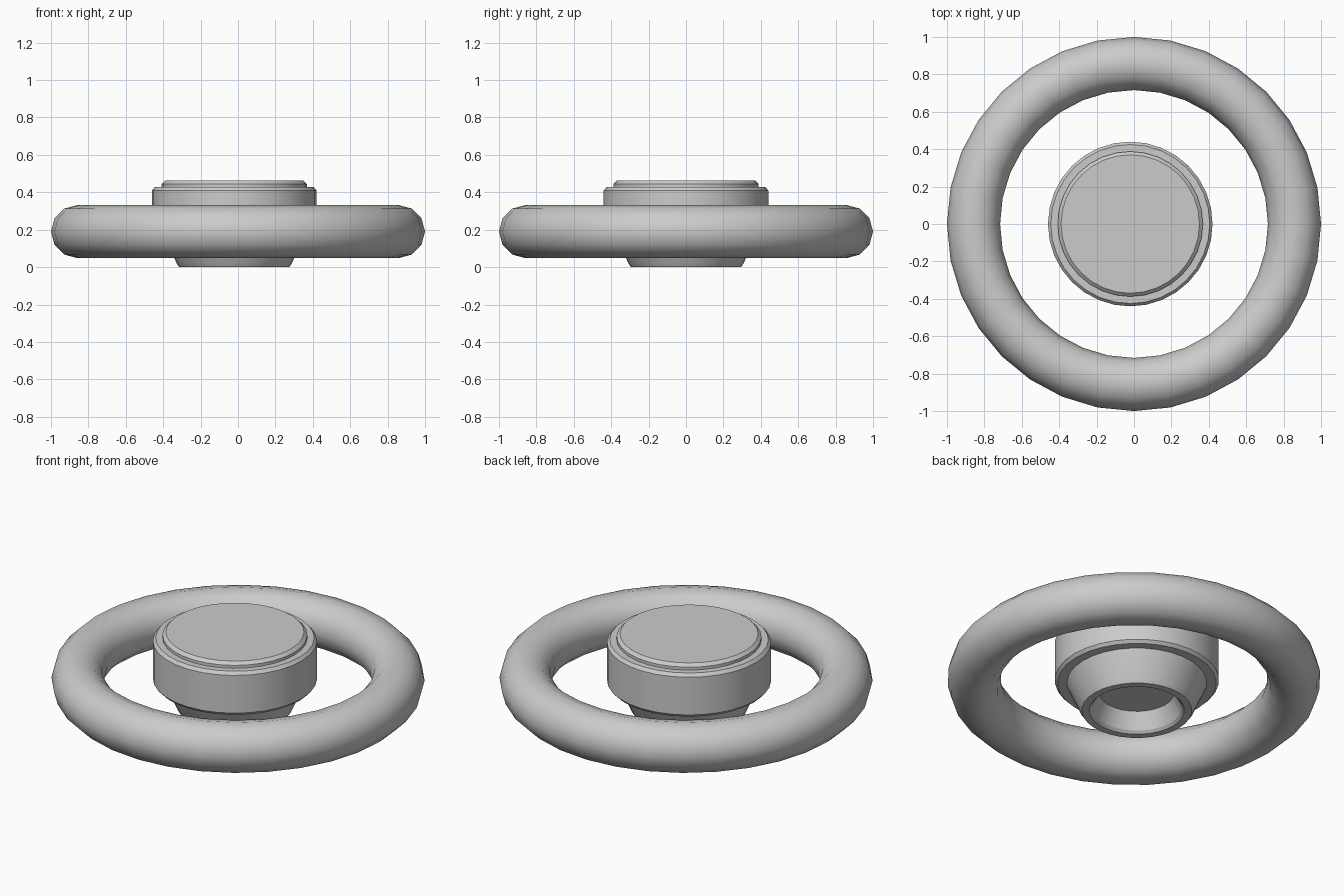
import bpy, bmesh, math

if "Cube" in bpy.data.objects:
    bpy.data.objects.remove(bpy.data.objects["Cube"])


def lathe(name, profile, segments, location):
    """Revolve (radius, z) points around z; the ends are capped flat."""
    bm = bmesh.new()
    rings = []
    for r, z in profile:
        rings.append([bm.verts.new((r * math.cos(2 * math.pi * i / segments),
                                    r * math.sin(2 * math.pi * i / segments), z))
                      for i in range(segments)])
    for a, b in zip(rings, rings[1:]):
        for i in range(segments):
            j = (i + 1) % segments
            bm.faces.new((a[i], a[j], b[j], b[i]))
    bm.faces.new(rings[0])
    bm.faces.new(rings[-1])
    bmesh.ops.recalc_face_normals(bm, faces=bm.faces)
    mesh = bpy.data.meshes.new(name)
    bm.to_mesh(mesh)
    bm.free()
    obj = bpy.data.objects.new(name, mesh)
    bpy.context.collection.objects.link(obj)
    obj.location = location
    return obj


def smooth(obj, angle):
    bpy.ops.object.select_all(action='DESELECT')
    obj.select_set(True)
    bpy.context.view_layer.objects.active = obj
    bpy.ops.object.shade_smooth_by_angle(angle=math.radians(angle))


# Outer ring
bpy.ops.mesh.primitive_torus_add(major_radius=0.858, minor_radius=0.142,
                                 major_segments=32, minor_segments=12,
                                 location=(0, 0, 0.19))
ring = bpy.context.object
ring.name = "outer_ring"
smooth(ring, 40)

# Central hub: recess floor, tapered foot, drum with chamfers, raised cap
hub_profile = [
    (0.20, 0.11), (0.24, 0.015), (0.255, 0.0),
    (0.295, 0.0), (0.308, 0.02), (0.375, 0.17),
    (0.425, 0.17), (0.44, 0.187),
    (0.44, 0.41), (0.425, 0.428),
    (0.388, 0.428), (0.388, 0.445), (0.37, 0.462),
]
hub = lathe("hub", hub_profile, 32, (-0.02, 0, 0))
smooth(hub, 20)
